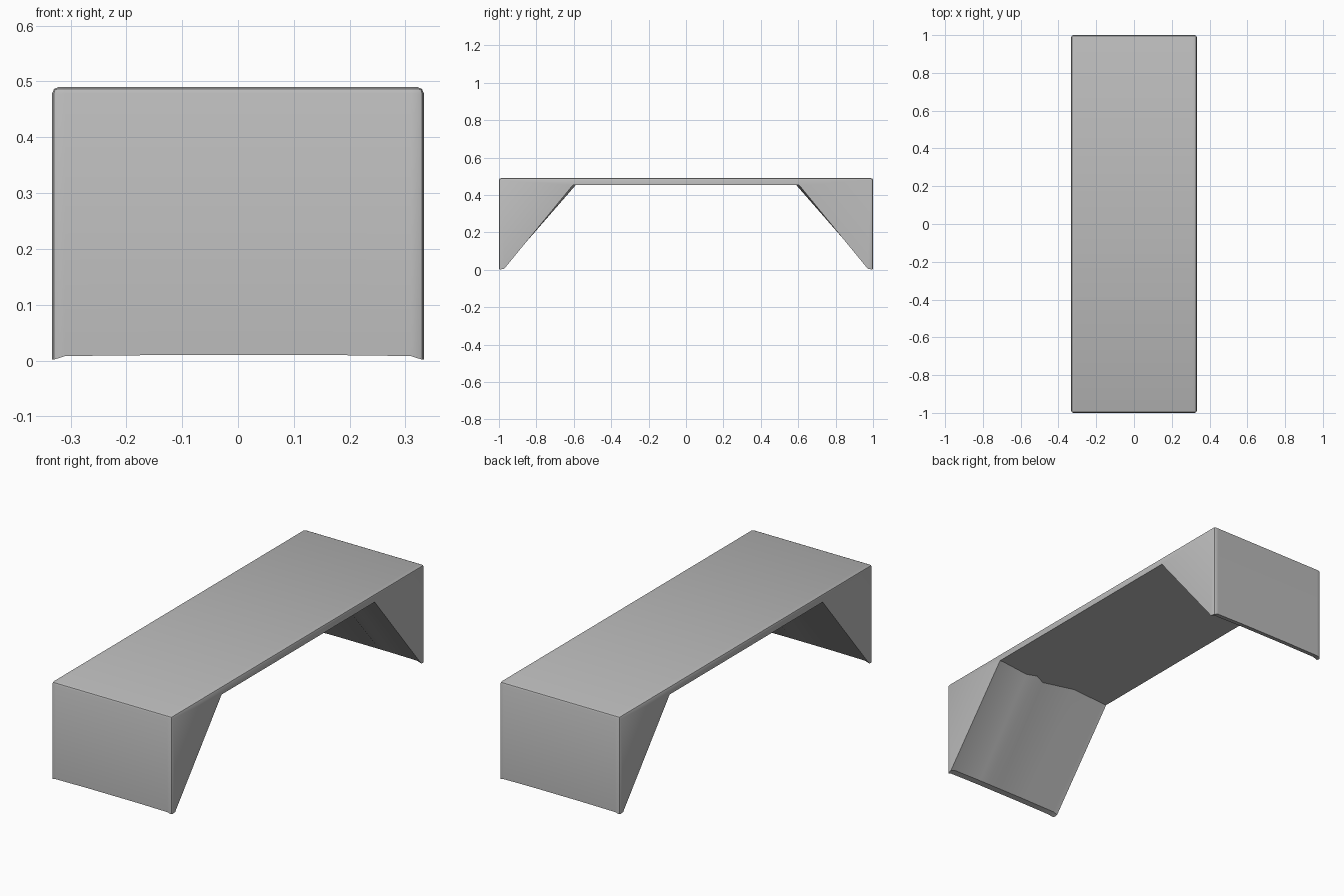
import bpy, bmesh

if "Cube" in bpy.data.objects:
    bpy.data.objects.remove(bpy.data.objects["Cube"])

W, L, H, UNDER = 0.333, 1.0, 0.49, 0.452

grey = bpy.data.materials.new("stone_grey")
grey.diffuse_color = (0.5, 0.5, 0.5, 1)
grey.use_nodes = True
grey.node_tree.nodes["Principled BSDF"].inputs["Base Color"].default_value = grey.diffuse_color

# Stations across the width: x, shift of the brace's upper edge, height of the foot
stations = [(-W, 0.0, 0.0), (-0.31, 0.0, 0.008), (-0.12, 0.015, 0.01), (0.04, -0.03, 0.01),
            (0.10, 0.0, 0.01), (0.15, -0.02, 0.01), (0.31, 0.0, 0.008), (W, 0.0, 0.0)]


def section(x, shift, foot):
    """Side outline: table top with a solid sloping brace at each end."""
    tip = 0.605 - shift
    half = [(-L, H), (-L, foot), (-0.972, foot + 0.005), (-tip, UNDER)]
    return [(x, y, z) for y, z in half] + [(x, -y, z) for y, z in reversed(half)]


bm = bmesh.new()
rings = [[bm.verts.new(p) for p in section(*s)] for s in stations]
for a, b in zip(rings, rings[1:]):
    for i in range(len(a)):
        j = (i + 1) % len(a)
        bm.faces.new((a[i], a[j], b[j], b[i]))

# Sides: slab strip plus an end brace at each end
for r in (rings[0], rings[-1]):
    bm.faces.new((r[0], r[3], r[4], r[7]))
    bm.faces.new((r[0], r[1], r[2], r[3]))
    bm.faces.new((r[7], r[4], r[5], r[6]))
bmesh.ops.recalc_face_normals(bm, faces=bm.faces)

# Soften the rim of the top and the upright corners
rim = []
for e in bm.edges:
    p, q = e.verts[0].co, e.verts[1].co
    on_top = p.z > H - 0.001 and q.z > H - 0.001
    on_end = abs(p.y) > 0.999 and abs(q.y) > 0.999 and p.y * q.y > 0
    on_side = abs(p.x) > W - 0.001 and p.x * q.x > 0 and abs(p.x - q.x) < 0.001
    if (on_top and (on_end or on_side)) or (on_end and on_side):
        rim.append(e)
bmesh.ops.bevel(bm, geom=rim, offset=0.012, segments=2, profile=0.5, affect='EDGES')
bmesh.ops.triangulate(bm, faces=[f for f in bm.faces if len(f.verts) > 4])

mesh = bpy.data.meshes.new("bench")
bm.to_mesh(mesh)
bm.free()
mesh.materials.append(grey)
bench = bpy.data.objects.new("bench", mesh)
bpy.context.collection.objects.link(bench)
bpy.context.view_layer.objects.active = bench
bench.select_set(True)
bpy.ops.object.shade_smooth_by_angle(angle=0.5)
